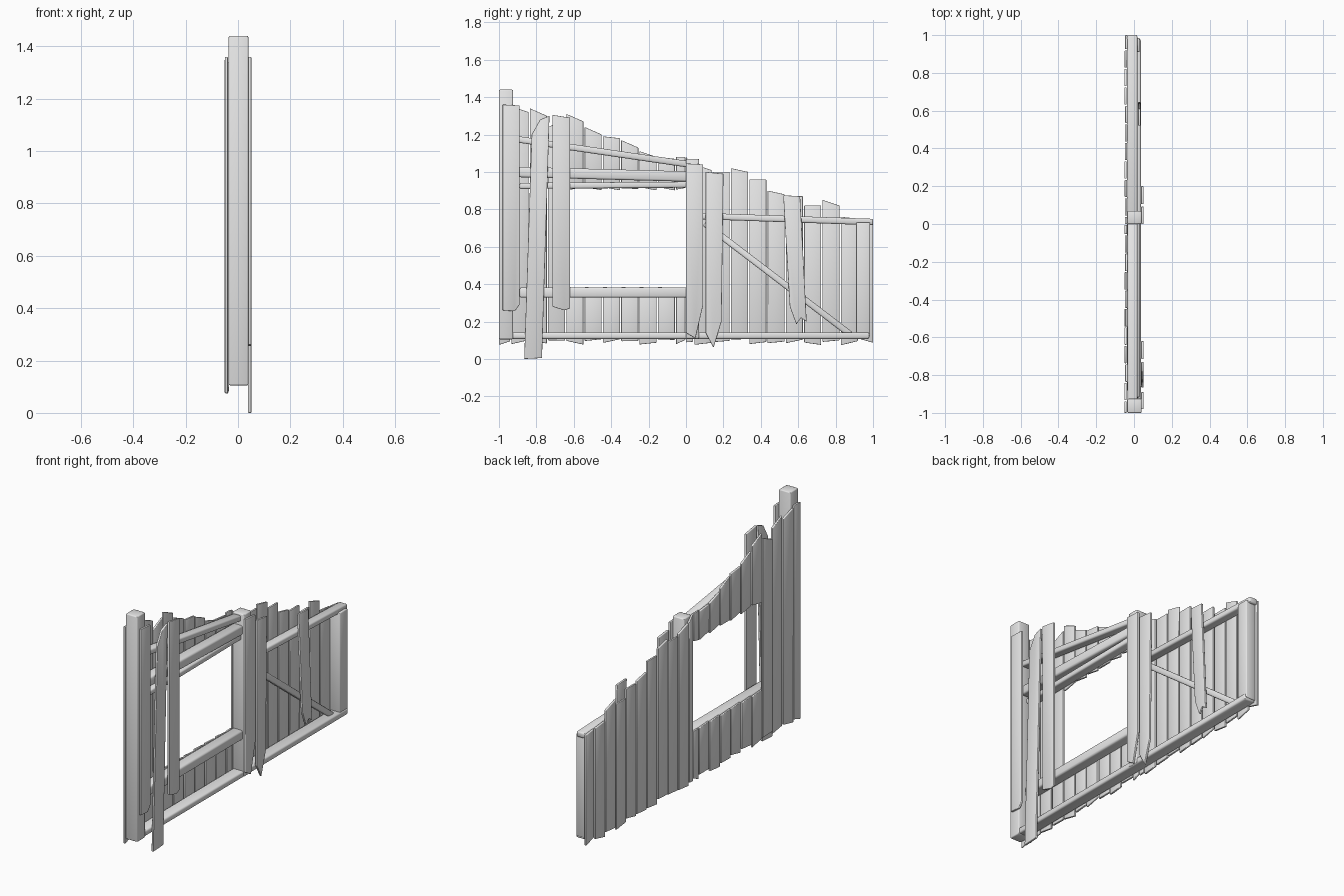
import bpy, bmesh, random
from mathutils import Vector

random.seed(4)
cube = bpy.data.objects.get("Cube")
if cube:
    bpy.data.objects.remove(cube, do_unlink=True)

wood = bpy.data.materials.new("pale grey wood")
wood.use_nodes = True
GREY = (0.8, 0.8, 0.8, 1)
wood.diffuse_color = GREY
wood.node_tree.nodes["Principled BSDF"].inputs["Base Color"].default_value = GREY


def timber(name, outline, x0, x1, bevel):
    """Extrude a (y, z) outline from x0 to x1 and soften its edges."""
    bm = bmesh.new()
    face = bm.faces.new([bm.verts.new((x0, y, z)) for y, z in outline])
    new = bmesh.ops.extrude_face_region(bm, geom=[face])["geom"]
    verts = [v for v in new if isinstance(v, bmesh.types.BMVert)]
    bmesh.ops.translate(bm, verts=verts, vec=(x1 - x0, 0, 0))
    bmesh.ops.recalc_face_normals(bm, faces=bm.faces)
    bmesh.ops.bevel(bm, geom=bm.edges[:], offset=bevel, segments=2,
                    profile=0.5, affect='EDGES', clamp_overlap=True)
    mesh = bpy.data.meshes.new(name)
    bm.to_mesh(mesh)
    bm.free()
    mesh.materials.append(wood)
    obj = bpy.data.objects.new(name, mesh)
    bpy.context.collection.objects.link(obj)
    bpy.context.view_layer.objects.active = obj
    bpy.ops.object.select_all(action='DESELECT')
    obj.select_set(True)
    bpy.ops.object.shade_smooth_by_angle(angle=0.8)


def post(name, y0, y1, z0, z1, x0=-0.036, x1=0.04):
    timber(name, [(y0, z0), (y1, z0), (y1, z1), (y0, z1)], x0, x1, 0.006)


def rail(name, start, end, thick, x0, x1):
    a, b = Vector(start), Vector(end)
    d = (b - a).normalized() * thick / 2
    n = Vector((-d.y, d.x))
    timber(name, [a - n, b - n, b + n, a + n], x0, x1, min(0.01, thick / 4))


def plank(name, y0, y1, z0, left, right):
    """Back board with a sloping top and a slightly uneven foot."""
    x = -0.043 + random.uniform(-0.003, 0.003)
    tilt = random.uniform(-0.012, 0.012)
    timber(name, [(y0, z0 + tilt), (y1, z0 - tilt), (y1, right), (y0, left)],
           x - 0.006, x + 0.006, 0.003)


# Upright posts
post("tall_post", -1, -0.925, 0.105, 1.44)
post("middle_post", 0, 0.07, 0.11, 1.07)
post("short_post", 0.91, 0.985, 0.12, 0.73, -0.036, 0.03)

# Rails and braces
rail("bottom_rail", (-0.99, 0.125), (0.98, 0.125), 0.035, -0.034, 0.036)
rail("window_sill_rail", (-0.89, 0.355), (0.02, 0.355), 0.055, -0.036, 0.03)
rail("window_head_rail", (-0.89, 0.925), (0.02, 0.932), 0.032, -0.036, 0.02)
rail("upper_rail", (-0.92, 1.0), (0.02, 0.975), 0.055, -0.034, 0.03)
rail("sloping_rail", (-0.94, 1.18), (0.05, 1.035), 0.034, -0.034, 0.018)
rail("short_side_rail", (0.05, 0.765), (1, 0.732), 0.034, -0.036, 0.018)
rail("diagonal_brace", (0.1, 0.725), (0.88, 0.13), 0.034, -0.03, 0.01)

# Back boards: heights of the left and right corner of each top
tops = [(1.35, 1.32), (1.34, 1.3), (1.24, 1.28), (1.31, 1.27), (1.24, 1.2),
        (1.19, 1.18), (1.17, 1.13), (1.11, 1.08), (1.08, 1.07), (1.08, 1.04),
        (1.04, 1.01), (1, 1), (1.02, 1), (0.96, 0.96), (0.9, 0.88),
        (0.87, 0.87), (0.82, 0.82), (0.85, 0.82), (0.76, 0.75), (0.75, 0.74)]
PITCH = 0.0978
plank("back_edge_board", -1, -0.94, 0.085, 1.36, 1.36)
for i, (left, right) in enumerate(tops):
    y0 = -0.933 + PITCH * i
    y1 = min(y0 + 0.091, 1)
    foot = random.uniform(0.08, 0.105)
    if 3 <= i <= 8:
        # boards broken by the window opening
        plank(f"over_window_board_{i}", y0, y1, 0.91, left, right)
        plank(f"under_window_board_{i}", y0, y1, foot, 0.385, 0.378)
    elif i == 9:
        # board beside the opening, behind the middle post
        plank("window_edge_board", 0, y1, foot, left, right)
        plank("over_window_end", y0, -0.004, 0.91, left, left)
        plank("under_window_end", y0, -0.004, foot, 0.38, 0.38)
    else:
        plank(f"back_board_{i}", y0, y1, foot, left, right)

# Rough boards nailed on the other side
front_boards = {
    "corner_board": [(-0.98, 0.26), (-0.915, 0.255), (-0.89, 0.29),
                     (-0.89, 1.355), (-0.98, 1.36)],
    "long_leaning_board": [(-0.865, 0), (-0.77, 0.005), (-0.73, 1.3),
                           (-0.78, 1.28), (-0.825, 1.2)],
    "window_side_board": [(-0.715, 0.28), (-0.65, 0.26), (-0.62, 0.27),
                          (-0.62, 1.29), (-0.715, 1.305)],
    "middle_board": [(0, 0.14), (0.05, 0.11), (0.092, 0.29),
                     (0.092, 1.04), (0, 1.045)],
    "split_board": [(0.105, 0.14), (0.147, 0.06), (0.19, 0.2),
                    (0.2, 0.99), (0.105, 1)],
    "short_leaning_board": [(0.555, 0.28), (0.59, 0.185), (0.615, 0.22),
                            (0.645, 0.2), (0.61, 0.87), (0.52, 0.875)],
}
for name, outline in front_boards.items():
    x = 0.022 if name == "short_leaning_board" else 0.038
    timber(name, outline, x, x + 0.013, 0.003)
